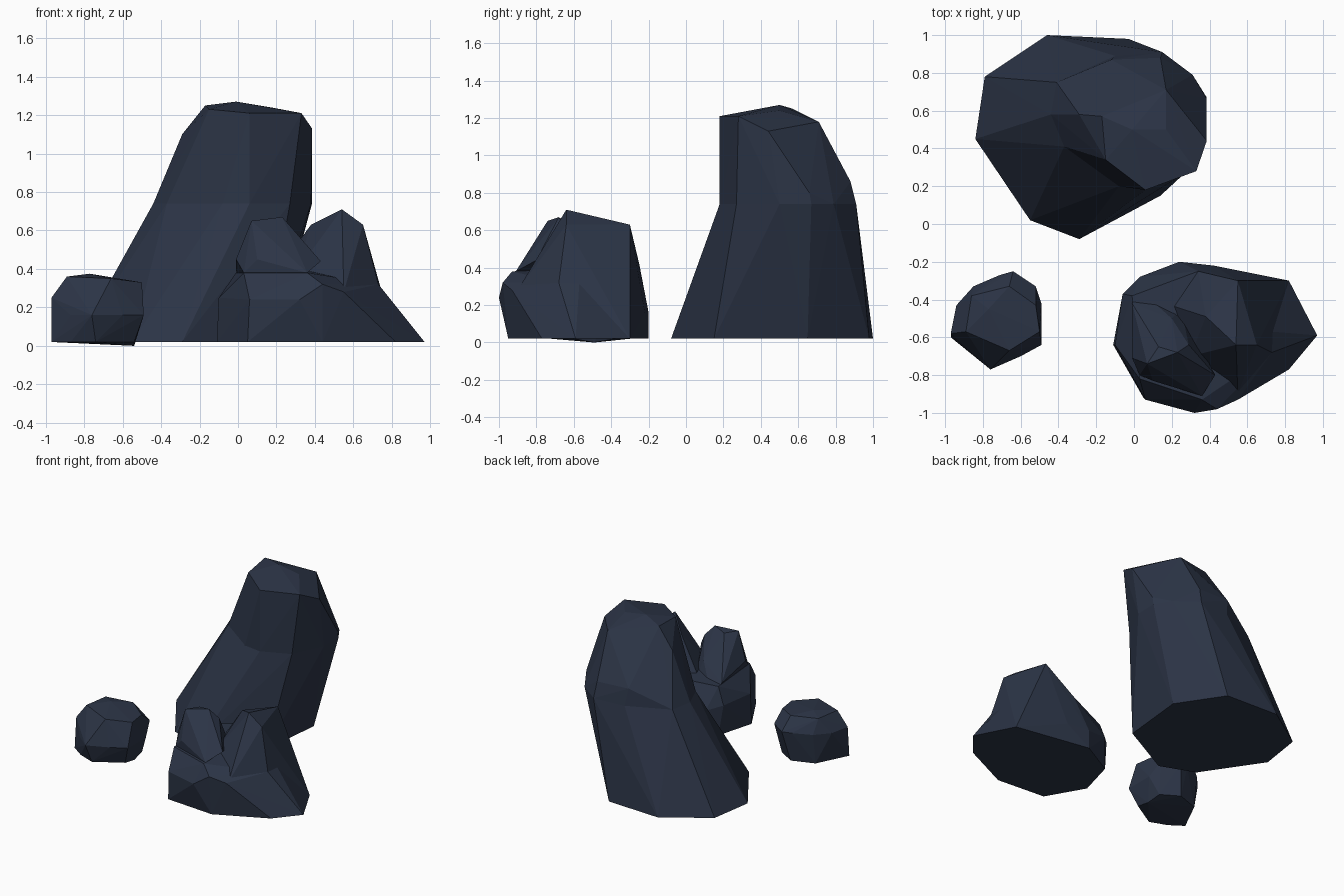
import bpy, bmesh

slate = bpy.data.materials.new("dark slate")
slate.diffuse_color = (0.025, 0.035, 0.062, 1)
G = 0.02  # level of the flat undersides


def rock(name, *chunks):
    """Each chunk is a list of corner points wrapped in a convex, flat-faced hull."""
    bm = bmesh.new()
    for corners in chunks:
        verts = [bm.verts.new(c) for c in corners]
        res = bmesh.ops.convex_hull(bm, input=verts)
        loose = {e for e in res["geom_interior"] + res["geom_unused"]
                 if isinstance(e, bmesh.types.BMVert) and e.is_valid}
        bmesh.ops.delete(bm, geom=list(loose), context='VERTS')
    bmesh.ops.recalc_face_normals(bm, faces=bm.faces[:])
    me = bpy.data.meshes.new(name)
    bm.to_mesh(me)
    bm.free()
    me.materials.append(slate)
    ob = bpy.data.objects.new(name, me)
    bpy.context.collection.objects.link(ob)
    return ob


def ring(z, *xy):
    return [(x, y, z) for x, y in xy]


# Tall leaning rock: octagonal foot and upper column meet at a shared waist
waist = ring(.74, (.38, .50), (.385, .67), (.31, .79), (.15, .91), (-.10, .89),
             (-.41, .75), (-.44, .58), (-.37, .41), (-.08, .20), (.06, .18), (.27, .27))
rock("tall_rock",
     ring(G, (-.84, .45), (-.79, .78), (-.46, 1.0), (-.03, .98), (.19, .65),
          (.14, .15), (-.29, -.08), (-.55, .02)) + waist,
     waist
     + [(-.12, .87, .87), (-.35, .60, .90), (-.29, .58, 1.10), (.385, .44, 1.13),
        (.385, .66, .80), (.14, .88, .86)]
     + [(-.17, .57, 1.25), (-.15, .34, 1.23), (.06, .18, 1.21), (.33, .28, 1.21),
        (.17, .71, 1.18), (-.01, .50, 1.27), (.17, .50, 1.24)])

# Split boulder: low foot, rear right peak and overhanging front left knob
foot = ring(G, (.97, -.59), (.82, -.77), (.44, -.95), (.05, -.92), (-.11, -.64),
            (-.03, -.35), (.24, -.20), (.82, -.30))
rock("split_boulder",
     foot + [(-.10, -.64, .25), (.06, -.93, .24), (.32, -1.0, .24), (.44, -.98, .32),
             (.55, -.93, .28), (.73, -.68, .32), (.73, -.57, .32), (.36, -.93, .38),
             (.03, -.82, .38), (-.06, -.37, .25), (-.01, -.38, .38), (.03, -.28, .22),
             (.34, -.25, .42), (.24, -.20, .16), (.42, -.22, .16)],
     [(.54, -.64, .71), (.65, -.64, .63), (.55, -.30, .63), (.38, -.49, .63),
      (.34, -.25, .42), (.24, -.45, .42), (.73, -.68, .32), (.73, -.57, .32),
      (.55, -.90, .28), (.82, -.30, G), (.24, -.20, .16), (.42, -.22, .16),
      (.30, -.70, .38), (.10, -.40, .25)],
     [(.07, -.74, .65), (.23, -.68, .67), (.13, -.65, .65), (.29, -.64, .60),
      (.10, -.83, .45), (.43, -.80, .44), (-.01, -.71, .45), (-.01, -.42, .39),
      (.20, -.50, .48), (.36, -.91, .38), (.03, -.80, .38), (.03, -.35, .30),
      (.25, -.45, .30)])

# Small rounded rock
rock("small_rock",
     ring(G, (-.97, -.60), (-.85, -.36), (-.68, -.30), (-.55, -.38), (-.54, -.60),
          (-.74, -.72), (-.87, -.67))
     + [(-.54, -.49, 0)]
     + ring(.25, (-.97, -.58), (-.94, -.43), (-.85, -.33), (-.71, -.27), (-.64, -.25),
            (-.52, -.33))
     + ring(.16, (-.49, -.42), (-.49, -.64), (-.60, -.70), (-.76, -.77), (-.87, -.68))
     + [(-.89, -.57, .36), (-.86, -.38, .36), (-.77, -.45, .375), (-.66, -.33, .35),
        (-.52, -.43, .33), (-.50, -.57, .33), (-.66, -.67, .35)])
